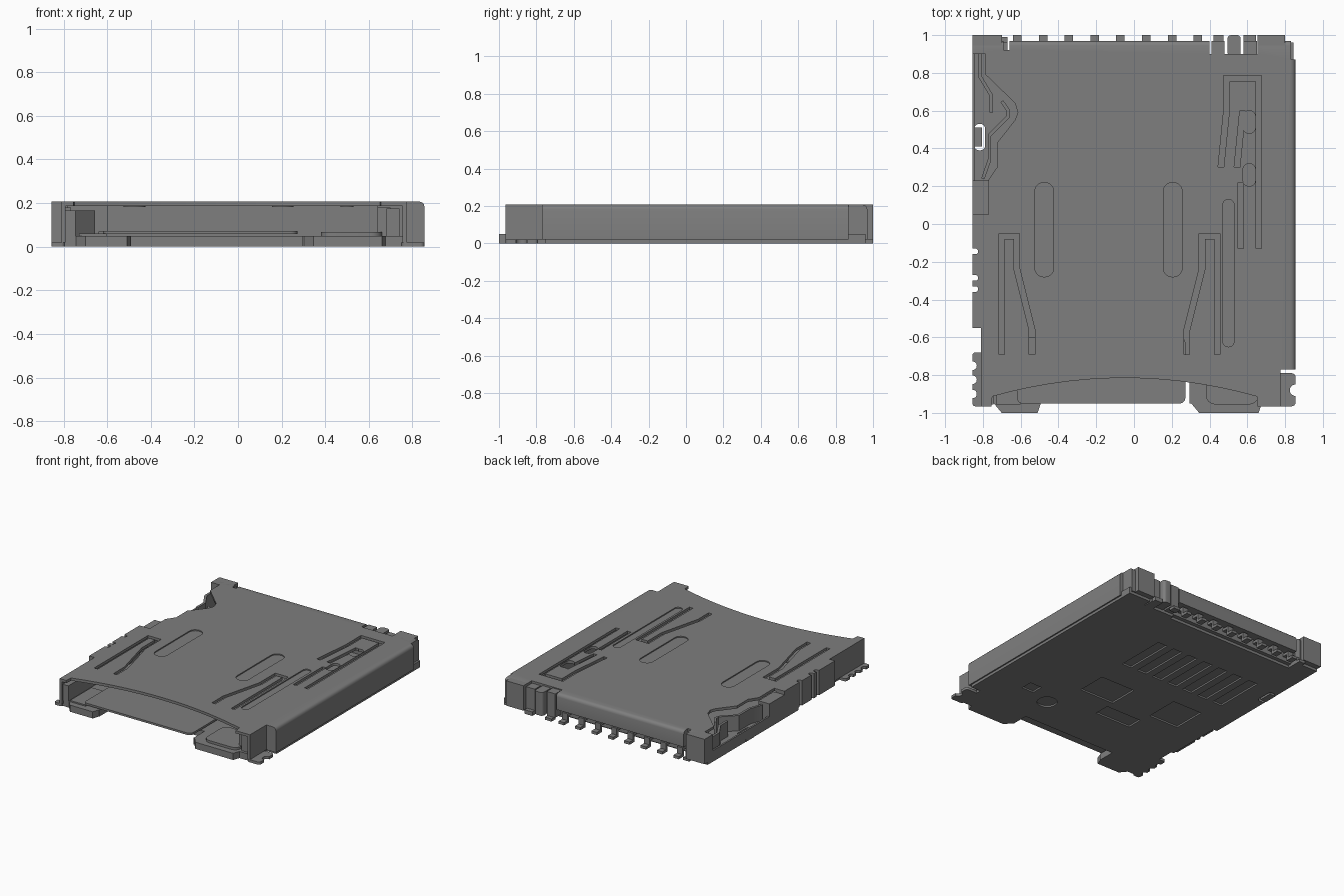
import bpy, bmesh, math
from mathutils import Vector

if "Cube" in bpy.data.objects:
    bpy.data.objects.remove(bpy.data.objects["Cube"])

# Shared levels and limits
side, back, rear_wall, lip = .855, 1, .97, -.965
ground, sheet, floor, roof = 0, .02, .05, .207
ceiling = roof - sheet
far = back + sheet

metal = bpy.data.materials.new("mid_grey")
metal.use_nodes = True
metal.diffuse_color = (.21, .21, .21, 1)
shader = metal.node_tree.nodes["Principled BSDF"]
shader.inputs["Base Color"].default_value = metal.diffuse_color
parts = []


def prism(name, outline, bottom, top, bend=None):
    """Extrude an outline; round the top edges chosen by the bend rule."""
    bm = bmesh.new()
    face = bm.faces.new([bm.verts.new((x, y, bottom)) for x, y in outline])
    extruded = bmesh.ops.extrude_face_region(bm, geom=[face])["geom"]
    raised = [v for v in extruded if isinstance(v, bmesh.types.BMVert)]
    bmesh.ops.translate(bm, vec=(0, 0, top - bottom), verts=raised)
    bmesh.ops.recalc_face_normals(bm, faces=bm.faces)
    if bend:
        edges = [e for e in bm.edges if all(v in raised for v in e.verts)
                 and bend((e.verts[0].co + e.verts[1].co) / 2)]
        bmesh.ops.bevel(bm, geom=edges, offset=.025, segments=3, profile=.5, affect='EDGES')
    mesh = bpy.data.meshes.new(name)
    bm.to_mesh(mesh)
    bm.free()
    mesh.materials.append(metal)
    part = bpy.data.objects.new(name, mesh)
    bpy.context.collection.objects.link(part)
    parts.append(part)
    return part


def rect(left, right, front, rear):
    return [(left, front), (right, front), (right, rear), (left, rear)]


def rounded(left, right, front, rear, radius):
    """Rectangle outline with arcs at its corners."""
    outline = []
    for quarter, (x, y) in enumerate(rect(left + radius, right - radius, front + radius, rear - radius)):
        for step in range(7):
            angle = math.pi * (1 + quarter / 2 + step / 12)
            outline.append((x + radius * math.cos(angle), y + radius * math.sin(angle)))
    return outline


def pill(x, y, width, length):
    radius = min(width, length) * .48
    return rounded(x - width / 2, x + width / 2, y - length / 2, y + length / 2, radius)


def strip(path, width):
    """Outline of a constant-width band along a path."""
    points = [Vector(p) for p in path]
    one_side, other_side = [], []
    for i, point in enumerate(points):
        ahead = (points[i + 1] - point).normalized() if i < len(points) - 1 else None
        behind = (point - points[i - 1]).normalized() if i else ahead
        ahead = ahead or behind
        along = (ahead + behind).normalized()
        offset = Vector((-along.y, along.x)) * width / 2 / along.dot(ahead)
        one_side.append(tuple(point + offset))
        other_side.append(tuple(point - offset))
    return one_side + other_side[::-1]


def box(name, left, right, front, rear, bottom, top):
    return prism(name, rect(left, right, front, rear), bottom, top)


def cut(target, outline, bottom=-.1, top=.4):
    cutter = prism("cutter", outline, bottom, top)
    cutter.hide_render = True
    modifier = target.modifiers.new("cut", 'BOOLEAN')
    modifier.operation, modifier.solver, modifier.object = 'DIFFERENCE', 'EXACT', cutter
    bpy.context.view_layer.objects.active = target
    bpy.ops.object.modifier_apply(modifier=modifier.name)
    parts.remove(cutter)
    bpy.data.objects.remove(cutter)


# Folded metal shell, hollow and open at the front
shell = prism("metal_shell", rect(-side, side, lip, rear_wall), sheet, roof,
              lambda co: co.x > .8 or co.y > .9)
cut(shell, rect(-.79, .755, -far, -.7), top=ceiling)
cut(shell, rect(-.79, side - sheet, -.75, .85), top=ceiling)

# Arched front lip, following a parabola
arch_x = [-.75 + i * .1 for i in range(15)]
arch = [(x, -.815 - .2 * (x + .05) ** 2) for x in arch_x]
cut(shell, [(-.76, -far)] + arch + [(.66, -far)])

# Stepped corners, terminal bay and contact opening
cut(shell, rect(.775, far, -far, -.77))
cut(shell, rect(-far, -.81, -far, -.55))
cut(shell, rect(.83, far, .87, far))
cut(shell, rect(.4, .655, .9, far))
cut(shell, rect(-.68, .41, .9, far), top=.085)
cut(shell, rect(-.69, -.66, .92, far))
box("rear_right_corner", -side, -.7, .9, back, sheet, roof)
box("rear_left_corner", .655, .8, .9, back, sheet, roof)

# Side opening over the detection springs
opening = [(-far, .9), (-.785, .9), (-.785, .79), (-.63, .64), (-.615, .59),
           (-.63, .55), (-.725, .43), (-.725, .3), (-.77, .235), (-.77, floor), (-far, floor)]
cut(shell, opening)
for y in (-.145, -.285, -.345):
    cut(shell, pill(-side, y, .06, .03))

# Mirrored spring fingers and pressed ribs
middle = -.13
finger = [(.57, -.69), (.57, -.065), (.49, -.065), (.49, -.24), (.41, -.56), (.41, -.69)]
ribs = {"long_rib": pill(.5, -.26, .06, .78)}
for name, sign in (("right", -1), ("left", 1)):
    path = [(middle + sign * x, y) for x, y in finger]
    cut(shell, strip(path, .03), bottom=.15)
    ribs[name + "_rib"] = pill(middle - .005 + sign * .34, -.03, .1, .5)
for name, outline in ribs.items():
    cut(shell, outline, bottom=.15)
    prism(name, outline, ceiling - .005, roof - .008)

# Slots around the latch springs
latch_slots = (
    [(.46, .3), (.49, .6), (.49, .77), (.66, .77), (.66, middle)],
    [(.565, middle), (.565, .22)],
    [(.545, .3), (.575, .6)],
)
for path in latch_slots:
    cut(shell, strip(path, .03), bottom=.15)
for y in (.26, .54):
    cut(shell, pill(.61, y, .065, .12), bottom=.15)

# Moulded base, recessed under the tongue and at the contacts
base = prism("moulded_base", rect(-side + .002, side - .01, -.95, .96), ground, floor)
cut(base, rect(-.49, .295, -far, -.82))
cut(base, rect(.765, far, -far, -.75))
cut(base, rect(-far, -.8, -far, -.55))
cut(base, rect(-far, -.82, -.6, -.12))
cut(base, rect(-.67, .4, .87, far))
cut(base, rect(.4, .66, .9, far))
for name, left, right in (("right", -.75, -.49), ("left", .295, .68)):
    front_foot = [(left, -.94), (left + floor, -back), (right - sheet, -back), (right, -.94)]
    prism(name + "_front_foot", front_foot, ground, floor)

# Shallow pockets in the underside
pitch = .1365
pockets = [rect(x - .04, x + .04, .17, .56) for x in [-.61 + i * pitch for i in range(7)]]
pockets += [
    rect(-.05, .24, -.29, -.06),
    rect(-.61, -.36, -.26, 0),
    rect(-.35, -.05, -.47, -.35),
    rect(.47, .57, -.53, -.44),
    pill(.31, -.57, .14, .14),
]
for outline in pockets:
    cut(base, outline, top=.012)

# Through hole with a latch tab in it
cut(base, rounded(-.845, -.788, .39, .53, .025))
box("latch_tab", -side, -.805, .41, .51, ground, floor)

# Card tongue, ramps and guides
inset = floor - .005
prism("card_tongue", rounded(-.62, .272, -.95, -.6, .03), .058, .073)
prism("left_ramp", rounded(.38, .66, -.955, -.7, floor), inset, .068)
box("right_ramp", -.73, -.6, -.955, -.7, inset, .06)
box("slider_rail", .68, .74, -.93, .8, inset, .175)
box("slider_head", .64, .7, -.9, -.8, inset, .18)
box("right_guide", -.795, -.745, -.955, -.1, inset, .165)
box("rear_stop", -.6, .64, .8, .86, inset, ceiling)
box("side_block", -side, -.765, floor, .23, sheet, .18)
box("side_rail", -side, -.842, .23, .9, sheet, .085)

# Card detection springs
springs = {
    "short_spring": [(-.815, .9), (-.815, .78), (-.755, .68), (-.755, .59)],
    "bent_spring": [(-.7, .65), (-.665, .6), (-.665, .57), (-.765, .47), (-.765, .34), (-.8, .24)],
}
for name, path in springs.items():
    prism(name, strip(path, .018), floor, .165)

# Rear contacts: stepped strips in a row
for i in range(8):
    left = -.64 + i * pitch
    right = left + .045
    box("contact_arm", left, right, .84, .955, floor, floor + sheet)
    box("contact_riser", left, right, .94, .958, ground, floor + sheet)
    box("contact_foot", left, right, .945, back, ground, sheet)

# Rear switch terminals
box("outer_terminal", .41, .48, .89, rear_wall, sheet, .2)
box("outer_terminal_foot", .42, .475, .95, back, ground, sheet)
prism("middle_terminal", rounded(.495, .565, .89, back, sheet), sheet, .195)
box("inner_terminal", .58, .652, .89, rear_wall, ground, .19)
box("inner_terminal_foot", .58, .645, .95, back, ground, .03)
box("rear_right_foot", -.72, -.67, .95, .99, ground, sheet)

# Front solder tabs with scalloped edges
right_tab = prism("right_solder_tab", rounded(-side, -.795, lip, -.68, .015), ground, sheet)
for y in (-.75, -.825, -.9):
    cut(right_tab, pill(-side, y, .045, .045))
left_tab = prism("left_solder_tab", rounded(.75, side, lip, -.79, sheet), ground, sheet)
cut(left_tab, pill(side, -.88, .06, .06))

for part in parts:
    part.select_set(True)
bpy.ops.object.shade_smooth_by_angle(angle=math.radians(35))
